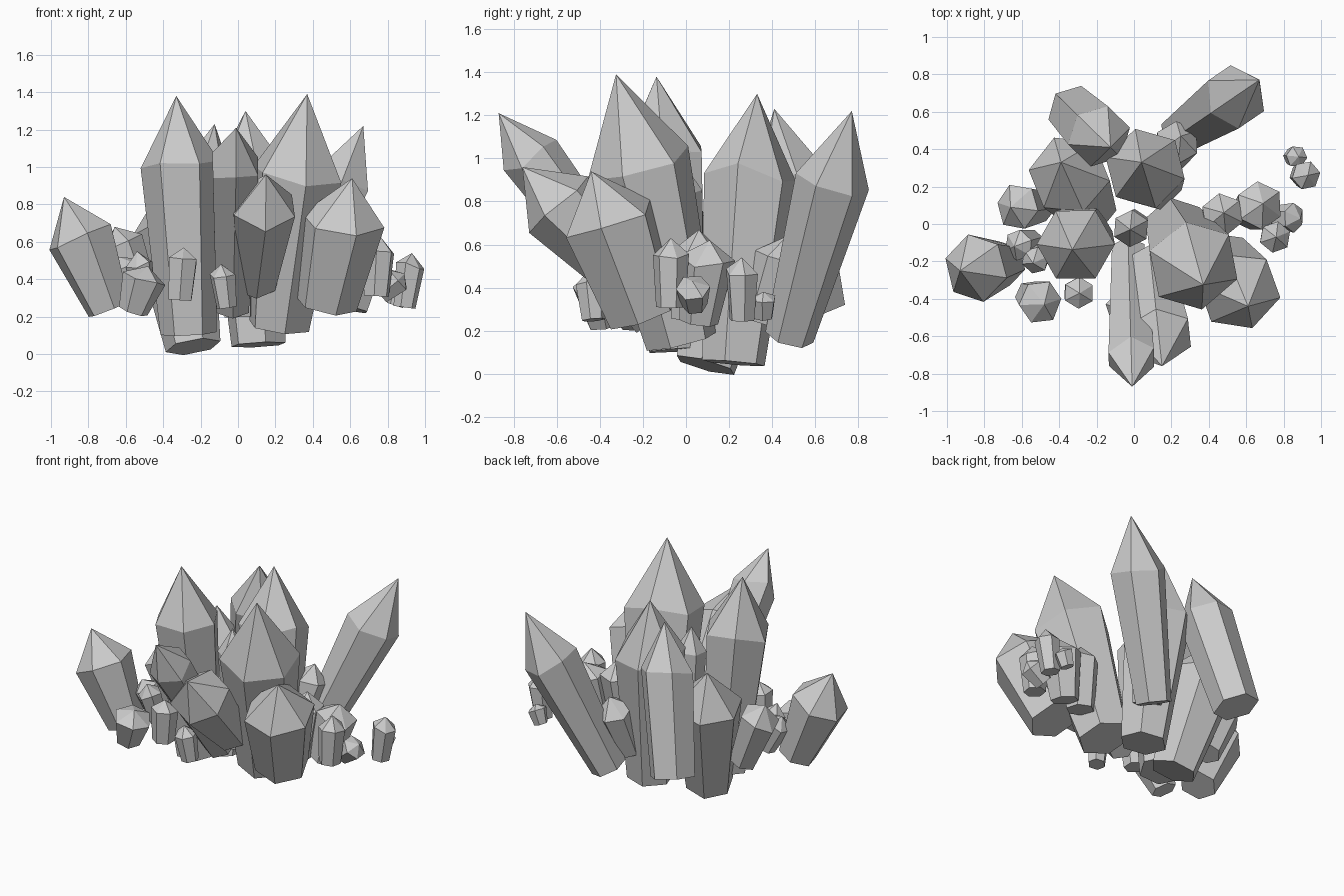
import bpy, bmesh, math, random
from mathutils import Vector

if "Cube" in bpy.data.objects:
    bpy.data.objects.remove(bpy.data.objects["Cube"])

random.seed(7)


def crystal(name, base, tip, r_base, r_top, t=0.72, spin=0.0, jitter=0.03):
    """Six-sided tapered prism with a pointed cap, running from base to tip."""
    base, tip = Vector(base), Vector(tip)
    axis = tip - base
    rot = axis.to_track_quat('Z', 'Y')
    bm = bmesh.new()
    rings = []
    for h, r in ((0.0, r_base), (t, r_top)):
        ring = []
        for i in range(6):
            a = math.radians(spin + 60 * i)
            k = h + (random.uniform(-jitter, jitter) if h else 0)
            p = rot @ Vector((r * math.cos(a), r * math.sin(a), 0))
            ring.append(bm.verts.new(base + axis * k + p))
        rings.append(ring)
    apex = bm.verts.new(tip)
    low, high = rings
    bm.faces.new(low[::-1])
    for i in range(6):
        j = (i + 1) % 6
        bm.faces.new((low[i], low[j], high[j], high[i]))
        bm.faces.new((high[i], high[j], apex))
    bmesh.ops.recalc_face_normals(bm, faces=bm.faces)
    mesh = bpy.data.meshes.new(name)
    bm.to_mesh(mesh)
    bm.free()
    bpy.context.collection.objects.link(bpy.data.objects.new(name, mesh))


# Large crystals
crystal("tall_left_crystal", (-.265, -.04, .11), (-.33, -.137, 1.38), .15, .21, .73, 34)
crystal("tall_right_crystal", (.22, -.02, .15), (.37, -.325, 1.39), .17, .25, .68, 15)
crystal("right_crystal", (.47, -.20, .27), (.61, -.44, .94), .17, .225, .66, 20)
crystal("front_crystal", (-.03, -.15, .25), (-.01, -.87, 1.21), .10, .14, .79, 30)
crystal("front_low_crystal", (.09, -.20, .38), (.15, -.76, .96), .12, .19, .72, 30)
crystal("left_crystal", (-.69, -.21, .24), (-.93, -.25, .84), .12, .185, .66, 5)
crystal("back_right_crystal", (.245, .48, .17), (.67, .77, 1.22), .115, .175, .70, 30)
crystal("back_left_crystal", (-.32, .60, .30), (-.125, .41, 1.23), .145, .17, .68, 30)
crystal("back_centre_crystal", (.11, .22, .05), (.04, .33, 1.30), .15, .22, .70, 12)
crystal("back_low_crystal", (-.24, .09, .04), (-.39, .33, .92), .15, .22, .72, 20)
crystal("core_crystal", (0, 0, .20), (-.02, -.03, 1.0), .08, .10, .80, 0)

# Small crystals around the edge: base, tip, base radius, shoulder radius
small = [
    ((-.50, .10, .26), (-.66, .09, .68), .09, .125),
    ((-.54, -.09, .29), (-.64, -.12, .52), .06, .085),
    ((-.50, -.15, .30), (-.54, -.21, .55), .06, .075),
    ((-.56, -.38, .23), (-.48, -.43, .47), .08, .12),
    ((-.31, -.36, .29), (-.29, -.37, .57), .07, .085),
    ((-.06, -.43, .25), (-.09, -.45, .48), .055, .07),
    ((.18, .34, .25), (.25, .47, .64), .09, .12),
    ((.45, .02, .25), (.48, .06, .67), .09, .115),
    ((.61, .06, .24), (.69, .11, .62), .09, .13),
    ((.74, -.07, .31), (.76, -.07, .63), .07, .085),
    ((.76, .04, .32), (.89, .03, .43), .06, .08),
    ((.84, .36, .26), (.88, .36, .38), .045, .06),
    ((.89, .26, .25), (.93, .26, .54), .06, .078),
]
for n, (base, tip, rb, rt) in enumerate(small, 1):
    crystal(f"small_crystal_{n:02d}", base, tip, rb, rt, .76, n * 17, .05)
